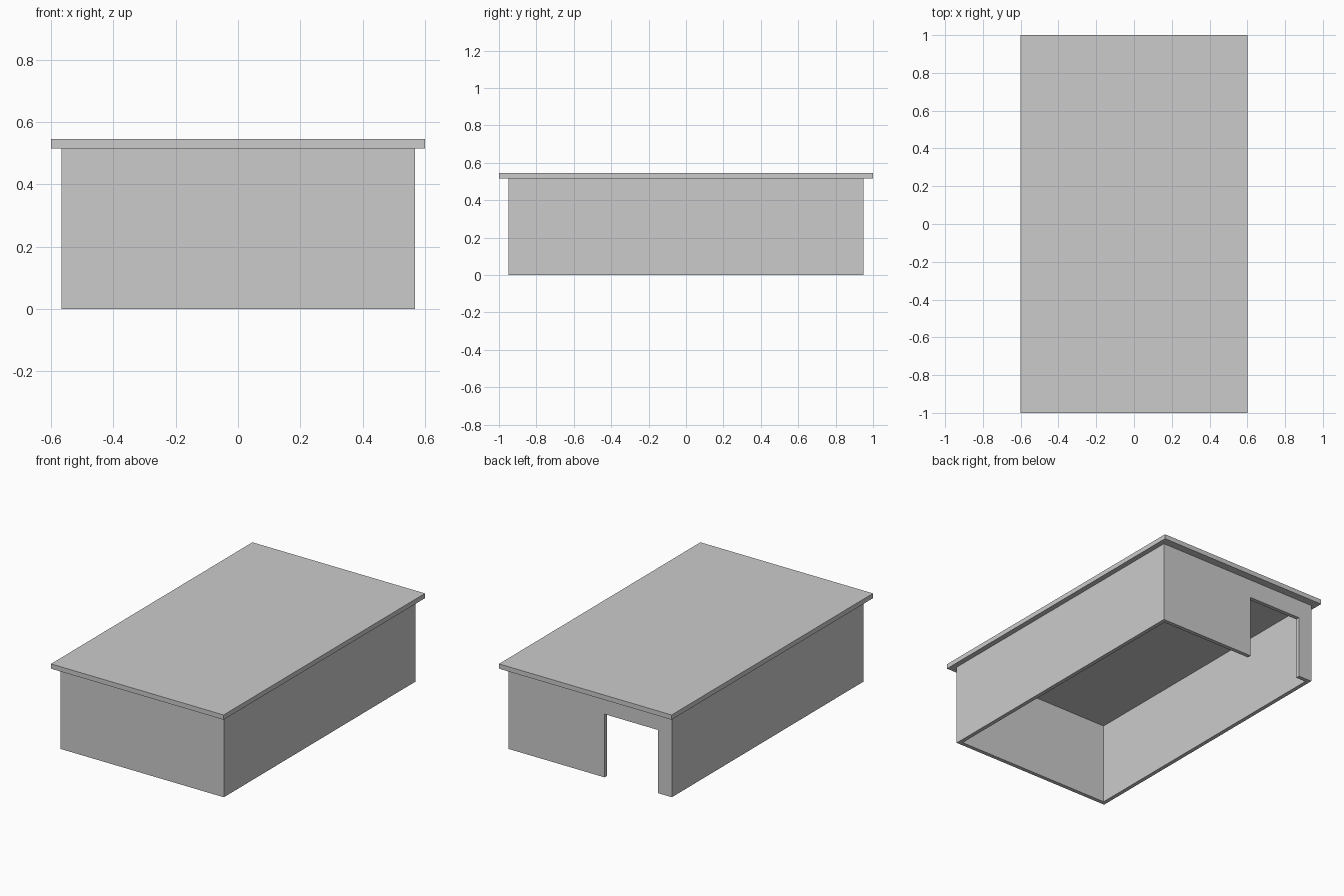
import bpy, bmesh

if "Cube" in bpy.data.objects:
    bpy.data.objects.remove(bpy.data.objects["Cube"])

WALL_X, WALL_Y = 0.567, 0.95     # outer half sizes of the walls
WALL_H, WALL_T = 0.515, 0.025
ROOF_T = 0.03
DOOR_X0, DOOR_X1, DOOR_H = -0.472, -0.10, 0.397


def new_object(name, bm):
    bmesh.ops.recalc_face_normals(bm, faces=bm.faces)
    mesh = bpy.data.meshes.new(name)
    bm.to_mesh(mesh)
    bm.free()
    obj = bpy.data.objects.new(name, mesh)
    bpy.context.collection.objects.link(obj)
    return obj


def box(name, lo, hi):
    bm = bmesh.new()
    bmesh.ops.create_cube(bm, size=1)
    for v in bm.verts:
        v.co = [(a + b) / 2 + c * (b - a) for a, b, c in zip(lo, hi, v.co)]
    return new_object(name, bm)


def rectangular_tube(name, half_x, half_y, thickness, height):
    bm = bmesh.new()
    signs = [(-1, -1), (1, -1), (1, 1), (-1, 1)]
    outer, inner = [[bm.verts.new((sx * (half_x - t), sy * (half_y - t), 0))
                     for sx, sy in signs] for t in (0, thickness)]
    for i in range(4):
        j = (i + 1) % 4
        bm.faces.new((outer[i], outer[j], inner[j], inner[i]))
    top = bmesh.ops.extrude_face_region(bm, geom=bm.faces[:], use_keep_orig=True)
    verts = [g for g in top["geom"] if isinstance(g, bmesh.types.BMVert)]
    bmesh.ops.translate(bm, verts=verts, vec=(0, 0, height))
    return new_object(name, bm)


# Four walls as one open-bottomed shell
walls = rectangular_tube("walls", WALL_X, WALL_Y, WALL_T, WALL_H)

# Doorway through the back wall
cutter = box("doorway_cutter", (DOOR_X0, WALL_Y - 0.1, -0.1), (DOOR_X1, WALL_Y + 0.1, DOOR_H))
cutter.hide_render = True
cutter.hide_viewport = True
cut = walls.modifiers.new("doorway", "BOOLEAN")
cut.operation = "DIFFERENCE"
cut.solver = "EXACT"
cut.object = cutter

# Flat overhanging roof slab
box("roof", (-0.6, -1, WALL_H), (0.6, 1, WALL_H + ROOF_T))
